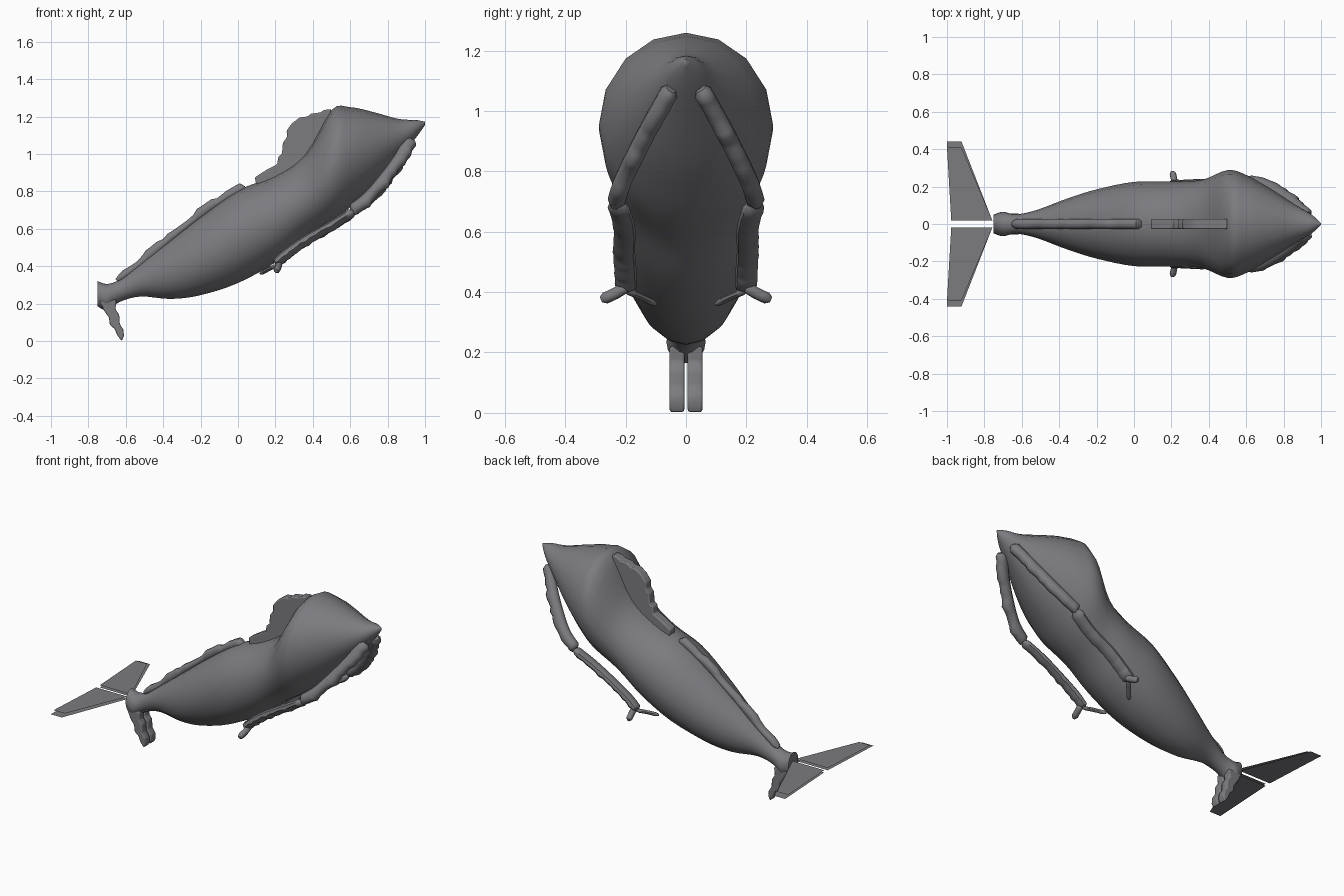
import bpy, bmesh, math, random
from mathutils import Vector

random.seed(4)
if "Cube" in bpy.data.objects:
    bpy.data.objects.remove(bpy.data.objects["Cube"], do_unlink=True)

grey = bpy.data.materials.new("slate grey")
grey.use_nodes = True
grey.diffuse_color = (0.2, 0.2, 0.215, 1)
grey.node_tree.nodes["Principled BSDF"].inputs["Base Color"].default_value = grey.diffuse_color


def finish(name, bm, smooth_angle=40, fix_normals=True):
    if fix_normals:
        bmesh.ops.recalc_face_normals(bm, faces=bm.faces)
    mesh = bpy.data.meshes.new(name)
    bm.to_mesh(mesh)
    bm.free()
    mesh.materials.append(grey)
    obj = bpy.data.objects.new(name, mesh)
    bpy.context.collection.objects.link(obj)
    bpy.ops.object.select_all(action="DESELECT")
    obj.select_set(True)
    bpy.context.view_layer.objects.active = obj
    if smooth_angle:
        bpy.ops.object.shade_smooth_by_angle(angle=math.radians(smooth_angle))
    return obj


def smooth_path(points, steps):
    """Catmull-Rom interpolation through tuples of any length."""
    pts = [Vector(p) for p in points]
    pts = [pts[0]] + pts + [pts[-1]]
    out = []
    for a, b, c, d in zip(pts, pts[1:], pts[2:], pts[3:]):
        for i in range(steps):
            t = i / steps
            out.append(b + (c - a) * (t / 2)
                       + (a - b * 2.5 + c * 2 - d / 2) * t ** 2
                       + (b * 3 - a - c * 3 + d) * (t ** 3 / 2))
    return out + [pts[-1]]


def loft(name, rings, angle=40):
    """Skin a list of closed rings and cap both ends."""
    bm = bmesh.new()
    loops = [[bm.verts.new(p) for p in ring] for ring in rings]
    count = len(loops[0])
    for low, high in zip(loops, loops[1:]):
        for i in range(count):
            j = (i + 1) % count
            bm.faces.new((low[i], low[j], high[j], high[i]))
    bm.faces.new(loops[0])
    bm.faces.new(loops[-1])
    return finish(name, bm, angle)


def rail(name, path, half_width, half_depth, outward, ruffle=0.0, steps=5, sides=8):
    """Sweep a flattened tube, its outer half ruffled, along a path."""
    centres = smooth_path(path, steps)
    rings = []
    for k, centre in enumerate(centres):
        along = (centres[min(k + 1, len(centres) - 1)] - centres[max(k - 1, 0)]).normalized()
        out = Vector(outward)
        out = (out - along * out.dot(along)).normalized()
        side = along.cross(out)
        end = 0.55 if k in (0, len(centres) - 1) else 1
        bump = random.uniform(-ruffle, ruffle)
        ring = []
        for i in range(sides):
            a = math.tau * (i + 0.5) / sides
            depth = half_depth * math.sin(a) * end
            if depth > 0:
                depth += bump
            ring.append(centre + side * (half_width * math.cos(a) * end) + out * depth)
        rings.append(ring)
    return loft(name, rings, 50)


def plate(name, outline, thickness, y=0.0):
    """Extrude a side outline sideways and soften its rim."""
    bm = bmesh.new()
    face = bm.faces.new([bm.verts.new((x, y - thickness / 2, z)) for x, z in outline])
    extruded = bmesh.ops.extrude_face_region(bm, geom=[face])["geom"]
    bmesh.ops.translate(bm, vec=(0, thickness, 0),
                        verts=[v for v in extruded if isinstance(v, bmesh.types.BMVert)])
    obj = finish(name, bm, 35)
    bevel = obj.modifiers.new("soft rim", "BEVEL")
    bevel.width = 0.007
    bevel.segments = 2
    return obj


# Body: x, underside height, top height, half width
stations = [
    (-0.75, 0.185, 0.32, 0.05), (-0.7, 0.165, 0.305, 0.065), (-0.63, 0.21, 0.33, 0.052),
    (-0.52, 0.238, 0.415, 0.075), (-0.36, 0.225, 0.54, 0.135), (-0.2, 0.245, 0.665, 0.185),
    (0, 0.31, 0.805, 0.225), (0.2, 0.42, 0.885, 0.228), (0.36, 0.545, 1.0, 0.235),
    (0.5, 0.635, 1.235, 0.288), (0.6, 0.715, 1.25, 0.262), (0.72, 0.825, 1.225, 0.195),
    (0.86, 0.98, 1.187, 0.105), (0.95, 1.085, 1.182, 0.05), (1, 1.155, 1.172, 0.004),
]
body_rings = []
for x, low, high, half in smooth_path(stations, 4):
    ring = []
    for i in range(16):
        a = math.tau * i / 16
        ring.append((x, half * math.cos(a), (low + high) / 2 + (high - low) / 2 * math.sin(a)))
    body_rings.append(ring)
loft("body", body_rings, 50)

# Dorsal fin behind the head, with a ragged rear edge
plate("front_dorsal_fin", [
    (0.5, 1.24), (0.46, 1.235), (0.44, 1.222), (0.39, 1.215), (0.37, 1.2), (0.33, 1.195),
    (0.29, 1.165), (0.26, 1.125), (0.262, 1.09), (0.24, 1.06), (0.235, 1.0), (0.215, 0.985),
    (0.21, 0.945), (0.16, 0.92), (0.09, 0.875), (0.1, 0.82), (0.3, 0.9), (0.46, 1.1)], 0.056)

# Low ridge along the back
rail("rear_dorsal_ridge",
     [(-0.65, 0, 0.325), (-0.5, 0, 0.437), (-0.36, 0, 0.555), (-0.2, 0, 0.68),
      (-0.08, 0, 0.762), (0.04, 0, 0.822)], 0.028, 0.026, (-0.5, 0, 1), 0.01)

for label, s in (("left", 1), ("right", -1)):
    # Ruffled fins beside the throat and belly
    rail(label + "_throat_fin",
         [(0.925, 0.048 * s, 1.075), (0.86, 0.11 * s, 0.965), (0.79, 0.16 * s, 0.87),
          (0.7, 0.21 * s, 0.765), (0.61, 0.232 * s, 0.695)],
         0.032, 0.036, (0.65, 0.25 * s, -0.7), 0.009)
    rail(label + "_belly_fin",
         [(0.62, 0.228 * s, 0.69), (0.5, 0.205 * s, 0.615), (0.36, 0.205 * s, 0.535),
          (0.26, 0.2 * s, 0.465), (0.2, 0.2 * s, 0.41)],
         0.038, 0.026, (0.6, 0.3 * s, -0.75), 0.005)
    # Two small lobes at the end of each belly fin
    rail(label + "_outer_lobe",
         [(0.22, 0.195 * s, 0.42), (0.215, 0.235 * s, 0.395), (0.205, 0.28 * s, 0.375)],
         0.018, 0.02, (0, 0.3 * s, -1), steps=3)
    rail(label + "_inner_lobe",
         [(0.21, 0.2 * s, 0.405), (0.165, 0.15 * s, 0.385), (0.12, 0.1 * s, 0.36)],
         0.014, 0.011, (0, 0, -1), steps=3)

    # Ragged fin hanging under the tail
    plate(label + "_under_tail_fin", [
        (-0.74, 0.215), (-0.715, 0.16), (-0.69, 0.125), (-0.685, 0.085), (-0.66, 0.065),
        (-0.645, 0.03), (-0.622, 0), (-0.61, 0.025), (-0.612, 0.06), (-0.632, 0.09),
        (-0.635, 0.14), (-0.655, 0.17), (-0.65, 0.22)], 0.05, 0.03 * s)

    # Flat tail fluke made of an upper and a lower sheet
    bm = bmesh.new()
    for height, span in ((0.26, 0.44), (0.274, 0.41)):
        corners = [(-0.757, 0.018), (-0.922, span), (-1, span), (-0.977, 0.018)]
        sheet = bm.faces.new([bm.verts.new((x, y * s, height)) for x, y in corners])
        sheet.normal_update()
        if (sheet.normal.z > 0) != (height > 0.27):
            sheet.normal_flip()
    finish(label + "_tail_fluke", bm, 0, fix_normals=False)
